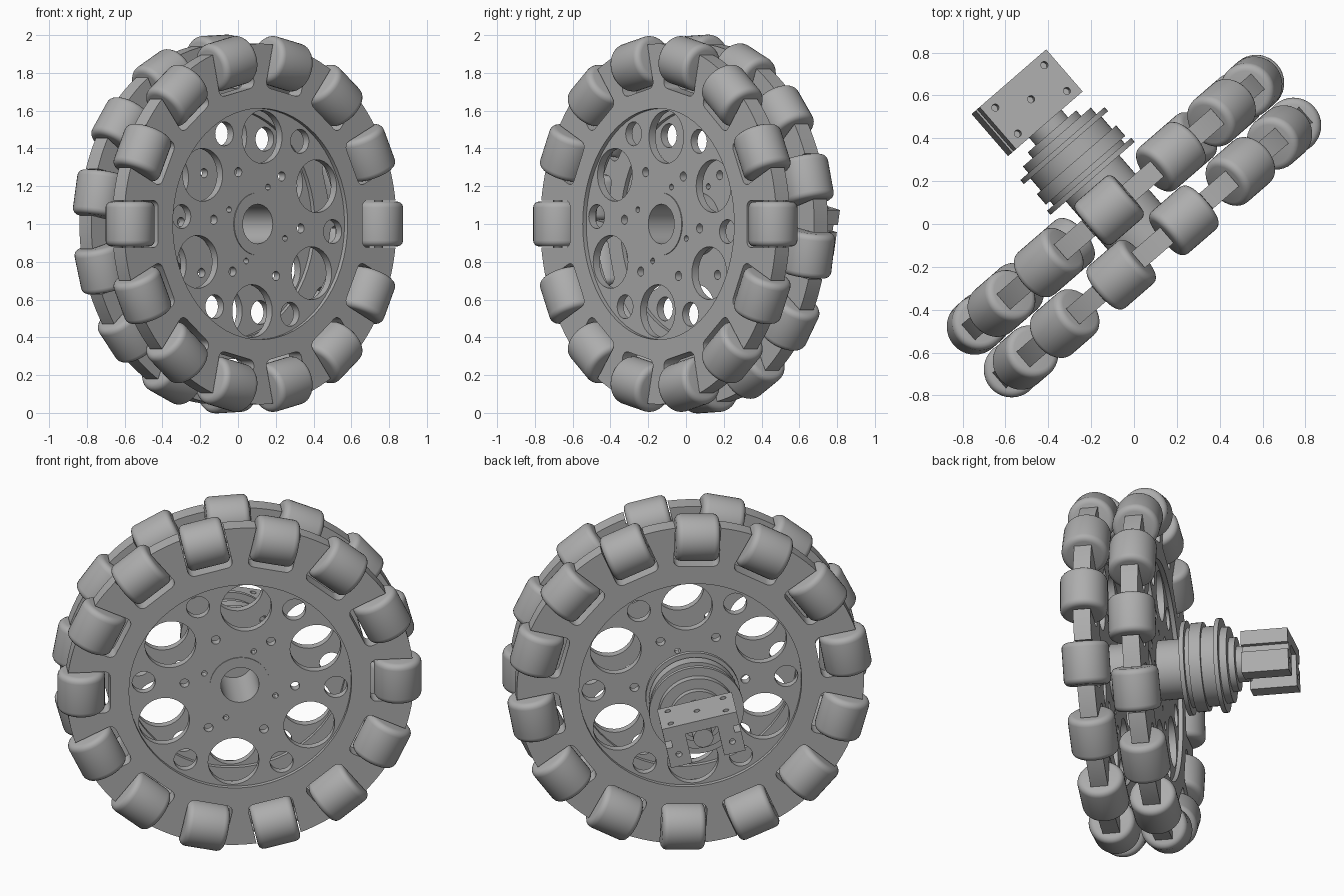
import bpy, bmesh, math
from math import sin, cos, radians, pi
from mathutils import Matrix, Vector

old = bpy.data.objects.get("Cube")
if old:
    bpy.data.objects.remove(old, do_unlink=True)

# One grey for every part
grey = bpy.data.materials.new("plain grey")
grey.use_nodes = True
COLOUR = (0.42, 0.42, 0.42, 1)
grey.diffuse_color = COLOUR
grey.node_tree.nodes["Principled BSDF"].inputs["Base Color"].default_value = COLOUR

# Wheel frame: local x in the wheel plane, local y up, local z along the axle to the front
A = radians(40.9)
FRAME = Matrix(((cos(A), 0, sin(A), 0),
                (sin(A), 0, -cos(A), -0.01),
                (0, 1, 0, 1),
                (0, 0, 0, 1)))

ROLLERS = 14
STEP = 2 * pi / ROLLERS
HALF = 0.048      # half thickness of a disc
RECESS = 0.025


def finish(bm, name):
    mesh = bpy.data.meshes.new(name)
    bmesh.ops.recalc_face_normals(bm, faces=bm.faces)
    bm.to_mesh(mesh)
    bm.free()
    mesh.materials.append(grey)
    ob = bpy.data.objects.new(name, mesh)
    ob.matrix_world = FRAME
    bpy.context.collection.objects.link(ob)
    return ob


def cylinder(bm, r, z0, z1, segs=32, x=0, y=0):
    return bmesh.ops.create_cone(
        bm, cap_ends=True, segments=segs, radius1=r, radius2=r, depth=z1 - z0,
        matrix=Matrix.Translation((x, y, (z0 + z1) / 2)))["verts"]


def cut(ob, bm):
    cutter = finish(bm, "cutter")
    cutter.hide_render = True
    mod = ob.modifiers.new("cut", "BOOLEAN")
    mod.operation, mod.solver, mod.object = "DIFFERENCE", "EXACT", cutter
    bpy.context.view_layer.update()
    bpy.context.view_layer.objects.active = ob
    bpy.ops.object.modifier_apply(modifier=mod.name)
    bpy.data.objects.remove(cutter, do_unlink=True)


def hole_ring(bm, count, radius, r, start, z, segs):
    for k in range(count):
        a = start + 2 * pi * k / count
        cylinder(bm, r, z - 0.2, z + 0.2, segs, radius * cos(a), radius * sin(a))


def make_disc(name, z, turn, hole_turn):
    bm = bmesh.new()
    cylinder(bm, 0.955, z - HALF, z + HALF, 112)
    disc = finish(bm, name)
    # shallow round recess on both faces
    bm = bmesh.new()
    for s in (-1, 1):
        a, b = sorted((z + s * (HALF - RECESS), z + s * (HALF + 0.1)))
        cylinder(bm, 0.612, a, b, 64)
    cut(disc, bm)
    # roller pockets with rounded inner corners
    bm = bmesh.new()
    for k in range(ROLLERS):
        m = Matrix.Rotation(turn + k * STEP, 4, "Z") @ Matrix.Translation((0.915, 0, z))
        vs = bmesh.ops.create_cube(bm, size=1, matrix=m @ Matrix.Diagonal((0.4, 0.25, 0.4, 1)))["verts"]
        edges = {e for v in vs for e in v.link_edges}
        inner = [e for e in edges if all(v.co.xy.length < 0.8 for v in e.verts)
                 and abs(e.verts[0].co.z - e.verts[1].co.z) > 0.1]
        bmesh.ops.bevel(bm, geom=inner, offset=0.035, segments=4, profile=0.5, affect="EDGES")
    # lightening holes, bolt holes and bore
    hole_ring(bm, 6, 0.462, 0.14, pi / 2 + hole_turn, z, 32)
    hole_ring(bm, 6, 0.53, 0.064, hole_turn, z, 20)
    hole_ring(bm, 6, 0.305, 0.025, hole_turn, z, 14)
    hole_ring(bm, 4, 0.21, 0.016, hole_turn + radians(73), z, 12)
    cylinder(bm, 0.15, z - 0.2, z + 0.2)
    cut(disc, bm)
    return disc


def make_rollers(name, z, turn):
    bm = bmesh.new()
    for k in range(ROLLERS):
        m = (Matrix.Rotation(turn + k * STEP, 4, "Z") @ Matrix.Translation((0.87, 0, z))
             @ Matrix.Rotation(pi / 2, 4, "X"))
        part = bmesh.new()
        cylinder(part, 0.13, -0.119, 0.119, 36)
        rims = [e for e in part.edges if abs(e.verts[0].co.z - e.verts[1].co.z) < 0.01]
        bmesh.ops.bevel(part, geom=rims, offset=0.032, segments=4, profile=0.5, affect="EDGES")
        cylinder(part, 0.025, -0.15, 0.15, 12)
        part.transform(m)
        tmp = bpy.data.meshes.new("tmp")
        part.to_mesh(tmp)
        part.free()
        bm.from_mesh(tmp)
        bpy.data.meshes.remove(tmp)
    return finish(bm, name)


parts = []
for side, z, turn, hole_turn in (("front", 0.132, 0, radians(-4.3)),
                                 ("rear", -0.132, STEP * 0.6, radians(-2))):
    parts.append(make_disc(side + "_disc", z, turn, hole_turn))
    parts.append(make_rollers(side + "_rollers", z, turn))

# Bored hub joining both discs
bm = bmesh.new()
cylinder(bm, 0.165, -0.16, 0.16, 48)
hub = finish(bm, "hub")
bm = bmesh.new()
cylinder(bm, 0.105, -0.3, 0.3, 32)
cut(hub, bm)
parts.append(hub)

# Stepped drive housing behind the wheel: radius, near and far distance
for name, r, near, far in (("housing_neck", 0.165, 0.16, 0.3),
                           ("front_flange", 0.26, 0.295, 0.32),
                           ("housing_body", 0.22, 0.32, 0.485),
                           ("housing_band", 0.245, 0.345, 0.41),
                           ("rear_flange", 0.26, 0.485, 0.51),
                           ("rear_collar", 0.21, 0.51, 0.55),
                           ("rear_step", 0.15, 0.55, 0.585),
                           ("drive_shaft", 0.1, 0.585, 0.65),
                           ("shaft_end", 0.055, 0.64, 0.87)):
    bm = bmesh.new()
    cylinder(bm, r, -far, -near, 48)
    parts.append(finish(bm, name))

# Mounting block: grooved channel section swept along the axle
half_section = [(0.09, 0.06), (0.09, -0.12), (0.21, -0.12), (0.21, 0.0),
                (0.175, 0.0), (0.175, 0.04), (0.21, 0.04), (0.21, 0.12)]
section = half_section + [(-x, y) for x, y in reversed(half_section)]
bm = bmesh.new()
face = bm.faces.new([bm.verts.new((x, y, -0.892)) for x, y in section])
ext = bmesh.ops.extrude_face_region(bm, geom=[face])["geom"]
bmesh.ops.translate(bm, vec=(0, 0, 0.26),
                    verts=[g for g in ext if isinstance(g, bmesh.types.BMVert)])
block = finish(bm, "mounting_block")

# Screw holes in the block's top and rear end
bm = bmesh.new()
for x, z in ((0, 0), (0.155, 0.08), (0.155, -0.08), (-0.155, 0.08), (-0.155, -0.08)):
    m = Matrix.Translation((x, 0.12, z - 0.762)) @ Matrix.Rotation(pi / 2, 4, "X")
    bmesh.ops.create_cone(bm, cap_ends=True, segments=14, radius1=0.017, radius2=0.017,
                          depth=0.08, matrix=m)
for x in (-0.15, 0.15):
    cylinder(bm, 0.017, -0.95, -0.85, 14, x, -0.05)
cut(block, bm)
block.matrix_world = FRAME @ Matrix.Rotation(radians(-12), 4, "Z")
parts.append(block)

# Smooth round surfaces, keep hard edges
bpy.ops.object.select_all(action="DESELECT")
for ob in parts:
    ob.select_set(True)
bpy.context.view_layer.objects.active = parts[0]
bpy.ops.object.shade_smooth_by_angle(angle=radians(30))
